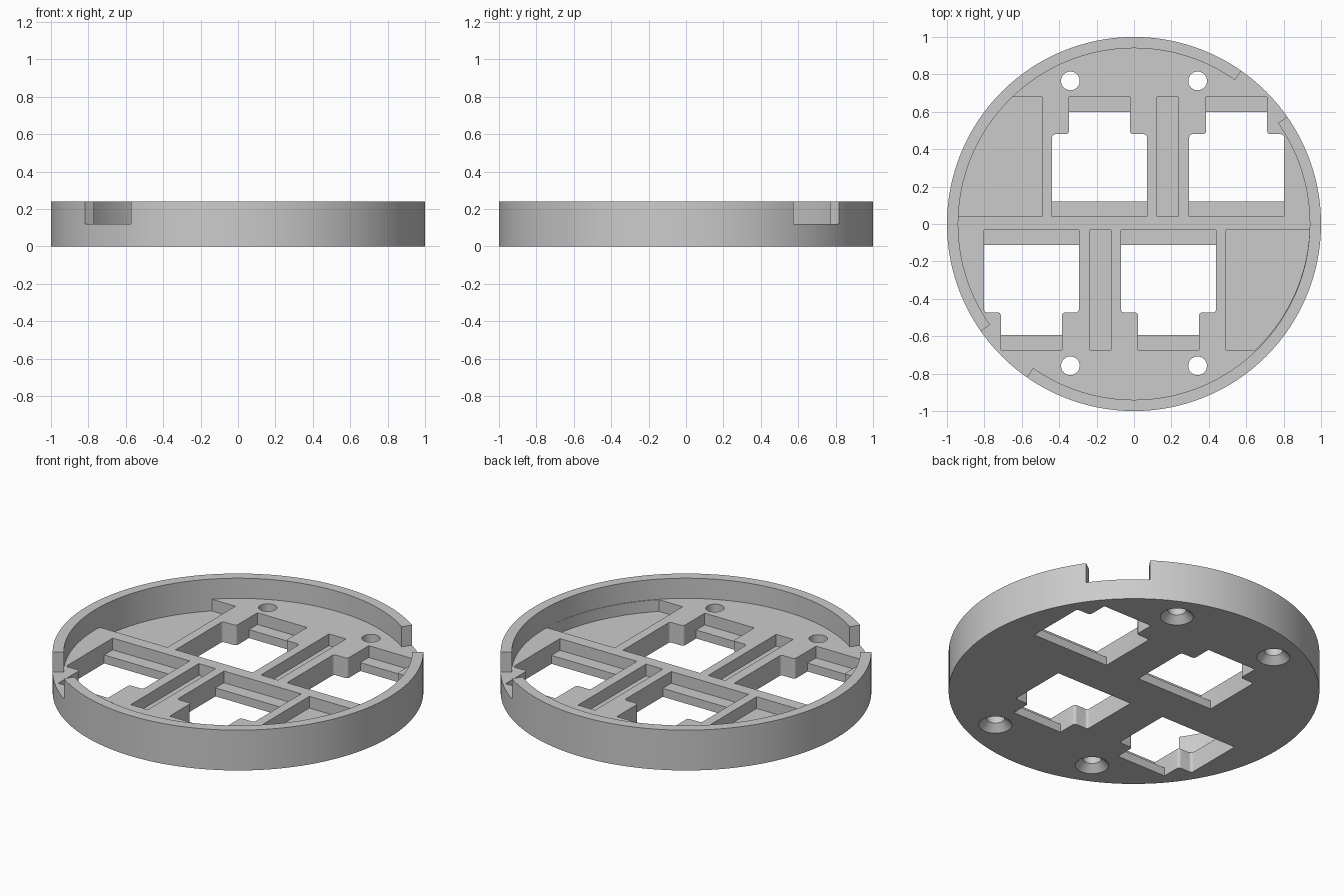
import bpy, bmesh, math

if "Cube" in bpy.data.objects:
    bpy.data.objects.remove(bpy.data.objects["Cube"], do_unlink=True)

HEIGHT, FLOOR, LEDGE = 0.24, 0.12, 0.05   # rim top, floor top, recess level
ABOVE, BELOW = 0.3, -0.1                  # cutter overshoot
SIDES, INNER = 128, 0.94
Y_SHIFT = 0.007                           # the half-turn copies sit slightly forward


def prism(name, outline, z0, z1, scale=1.0, round_y=None):
    """Extruded outline; scale widens the top, round_y rounds upright edges there."""
    bm = bmesh.new()
    lo = [bm.verts.new((x, y, z0)) for x, y in outline]
    hi = [bm.verts.new((x * scale, y * scale, z1)) for x, y in outline]
    bm.faces.new(lo[::-1])
    bm.faces.new(hi)
    n = len(outline)
    for i in range(n):
        j = (i + 1) % n
        bm.faces.new((lo[i], lo[j], hi[j], hi[i]))
    bmesh.ops.recalc_face_normals(bm, faces=bm.faces)
    if round_y is not None:
        edges = [e for e in bm.edges
                 if all(abs(v.co.y - round_y) < 1e-4 for v in e.verts)
                 and abs(e.verts[0].co.z - e.verts[1].co.z) > 0.01]
        bmesh.ops.bevel(bm, geom=edges, offset=0.016, segments=4,
                        profile=0.5, affect='EDGES')
    mesh = bpy.data.meshes.new(name)
    bm.to_mesh(mesh)
    bm.free()
    obj = bpy.data.objects.new(name, mesh)
    bpy.context.collection.objects.link(obj)
    return obj


def circle(r, n=SIDES):
    return [(r * math.cos(2 * math.pi * i / n), r * math.sin(2 * math.pi * i / n))
            for i in range(n)]


def rect(x0, x1, y0, y1):
    return [(x0, y0), (x1, y0), (x1, y1), (x0, y1)]


def boolean(target, tool, operation='DIFFERENCE'):
    mod = target.modifiers.new("cut", 'BOOLEAN')
    mod.object, mod.operation, mod.solver = tool, operation, 'EXACT'
    bpy.context.view_layer.objects.active = target
    bpy.ops.object.modifier_apply(modifier=mod.name)
    bpy.data.objects.remove(tool, do_unlink=True)


def half_turn(obj):
    for v in obj.data.vertices:
        v.co.x, v.co.y = -v.co.x, Y_SHIFT - v.co.y
    return obj


def socket(x, y0, y1, z0):
    """Wide opening with a narrower tab towards the rim."""
    w, tab, step = 0.507, 0.09, 0.48
    outline = [(x, y0), (x + w, y0), (x + w, step), (x + w - tab, step),
               (x + w - tab, y1), (x + tab, y1), (x + tab, step), (x, step)]
    return prism("socket_cutter", outline, z0, 0.2, round_y=step)


def screw_hole(x, y, r0, r1, z0, z1):
    obj = prism("screw_cutter", circle(r0, 32), z0, z1, scale=r1 / r0)
    for v in obj.data.vertices:
        v.co.x += x
        v.co.y += y
    return obj


def side_pocket():
    obj = prism("pocket_cutter", rect(-1.1, -0.493, 0.04, 0.68), LEDGE, 0.2)
    boolean(obj, prism("pocket_limit", circle(INNER), 0, ABOVE), 'INTERSECT')
    return obj


# Round tray with a raised rim
body = prism("round_base_plate", circle(1.0), 0, HEIGHT)
boolean(body, prism("well_cutter", circle(INNER), FLOOR, ABOVE))

# Two gaps in the rim, opposite each other
for turn in (0, 180):
    angles = [math.radians(turn + a) for a in (35, 40, 45, 50, 55)]
    arc = [(1.1 * math.cos(a), 1.1 * math.sin(a)) for a in angles]
    arc += [(0.9 * math.cos(a), 0.9 * math.sin(a)) for a in reversed(angles)]
    boolean(body, prism("rim_gap_cutter", arc, FLOOR, ABOVE))

# Sockets, recesses and countersunk screw holes, repeated by a half turn
makers = [side_pocket,
          lambda: prism("slot_cutter", rect(0.123, 0.235, 0.04, 0.68), LEDGE, 0.2)]
for sx in (-0.438, 0.295):
    makers.append(lambda sx=sx: socket(sx, 0.12, 0.60, BELOW))
    makers.append(lambda sx=sx: socket(sx, 0.04, 0.68, LEDGE))
for hx in (-0.34, 0.34):
    makers.append(lambda hx=hx: screw_hole(hx, 0.765, 0.05, 0.05, BELOW, 0.2))
    makers.append(lambda hx=hx: screw_hole(hx, 0.765, 0.1, 0.05, -0.01, 0.04))
for make in makers:
    boolean(body, make())
    boolean(body, half_turn(make()))

# Single grey finish
grey = bpy.data.materials.new("light_grey")
grey.use_nodes = True
colour = (0.6, 0.6, 0.6, 1.0)
grey.diffuse_color = colour
grey.node_tree.nodes["Principled BSDF"].inputs["Base Color"].default_value = colour
body.data.materials.clear()
body.data.materials.append(grey)

bpy.ops.object.select_all(action='DESELECT')
body.select_set(True)
bpy.context.view_layer.objects.active = body
bpy.ops.object.shade_smooth_by_angle(angle=math.radians(25))
